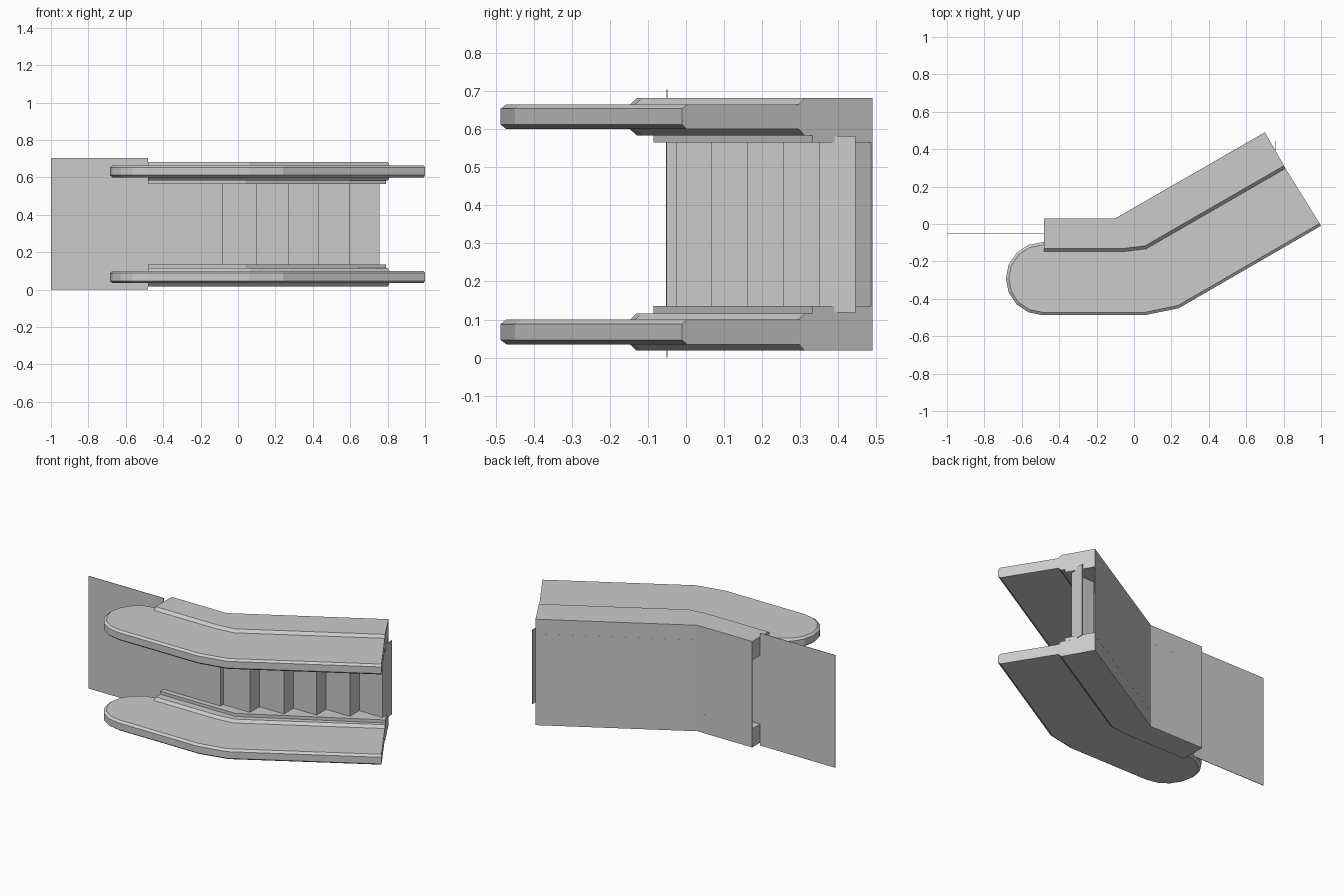
import bpy, bmesh, math
from mathutils import Vector

cube = bpy.data.objects.get("Cube")
if cube:
    bpy.data.objects.remove(cube)

GREY = (0.6, 0.6, 0.6, 1.0)
mat = bpy.data.materials.new("light grey")
mat.use_nodes = True
mat.diffuse_color = GREY
mat.node_tree.nodes["Principled BSDF"].inputs["Base Color"].default_value = GREY


def finish(name, bm):
    bmesh.ops.recalc_face_normals(bm, faces=bm.faces)
    me = bpy.data.meshes.new(name)
    bm.to_mesh(me)
    bm.free()
    me.materials.append(mat)
    ob = bpy.data.objects.new(name, me)
    bpy.context.collection.objects.link(ob)
    return ob


def inset(path, d):
    """Shift an open path to its left by d, mitring the corners."""
    pts = [Vector(p) for p in path]
    normals = []
    for a, b in zip(pts, pts[1:]):
        t = (b - a).normalized()
        normals.append(Vector((-t.y, t.x)))
    out = []
    for i, p in enumerate(pts):
        n0 = normals[max(i - 1, 0)]
        n1 = normals[min(i, len(normals) - 1)]
        m = (n0 + n1).normalized()
        out.append(p + m * d / m.dot(n1))
    return out


def slab(name, edge, rest, levels):
    """Stack outlines at (z, inset) levels; only the edge path is chamfered."""
    bm = bmesh.new()
    rings = []
    for z, d in levels:
        pts = inset(edge, d) + [Vector(p) for p in rest]
        rings.append([bm.verts.new((p.x, p.y, z)) for p in pts])
    n = len(rings[0])
    for lo, hi in zip(rings, rings[1:]):
        for i in range(n):
            j = (i + 1) % n
            bm.faces.new((lo[i], lo[j], hi[j], hi[i]))
    bm.faces.new(rings[0][::-1])
    bm.faces.new(rings[-1])
    return finish(name, bm)


def ribbon(name, path, z0, z1, thick=0.004):
    """Thin upright strip following a path."""
    bm = bmesh.new()
    cols = [[bm.verts.new((x, y, z)) for z in (z0, z1)] for x, y in path]
    for a, b in zip(cols, cols[1:]):
        bm.faces.new((a[0], b[0], b[1], a[1]))
    ob = finish(name, bm)
    mod = ob.modifiers.new("thickness", 'SOLIDIFY')
    mod.thickness = thick
    mod.offset = 0
    return ob


# Shared plan lines
body_front = [(-0.48, -0.147), (-0.05, -0.147), (0.065, -0.133), (0.81, 0.297)]
body_back = [(0.70, 0.49), (-0.10, 0.03), (-0.48, 0.03)]
skirt_front = [(-0.48, -0.085), (0.04, -0.085), (0.79, 0.332)]

# Rounded rail outline: half circle, straight run, bend, angled run
rail_edge = [(-0.48, -0.097)]
for i in range(9):
    a = math.radians(90 + 22.5 * i)
    rail_edge.append((-0.49 + 0.195 * math.cos(a), -0.292 + 0.195 * math.sin(a)))
rail_edge += [(0.06, -0.487), (0.24, -0.45), (1.0, -0.01)]

# Mirrored lower and upper sides
MID = 0.35
for side, s in (("lower", -1), ("upper", 1)):
    def lv(*pairs):
        return [(MID + s * h, d) for h, d in pairs]
    slab(side + "_side_body", body_front, body_back,
         lv((0.234, 0.017), (0.250, 0), (0.315, 0), (0.332, 0.017)))
    slab(side + "_rail_plate", rail_edge, body_front[::-1],
         lv((0.250, 0.015), (0.262, 0), (0.304, 0), (0.315, 0.015)))
    slab(side + "_skirt", skirt_front, body_back,
         lv((0.215, 0), (0.236, 0)))

# Closed back wall between the sides
ribbon("back_wall", [(-0.48, 0.028), (-0.10, 0.028), (0.70, 0.488)], 0.11, 0.59)

# Steps: flat run, one shallow riser, then even risers
steps = [(-0.48, -0.05), (-0.27, -0.05), (-0.085, -0.05), (-0.085, -0.025)]
y = -0.025
for x in (0.10, 0.27, 0.43, 0.595, 0.755):
    steps.append((x, y))
    y += 0.094
    steps.append((x, y))
ribbon("steps", steps, 0.118, 0.582)

# Flat panel standing beyond the end
ribbon("end_panel", [(-1.0, -0.05), (-0.48, -0.05)], 0.0, 0.705, 0.003)
